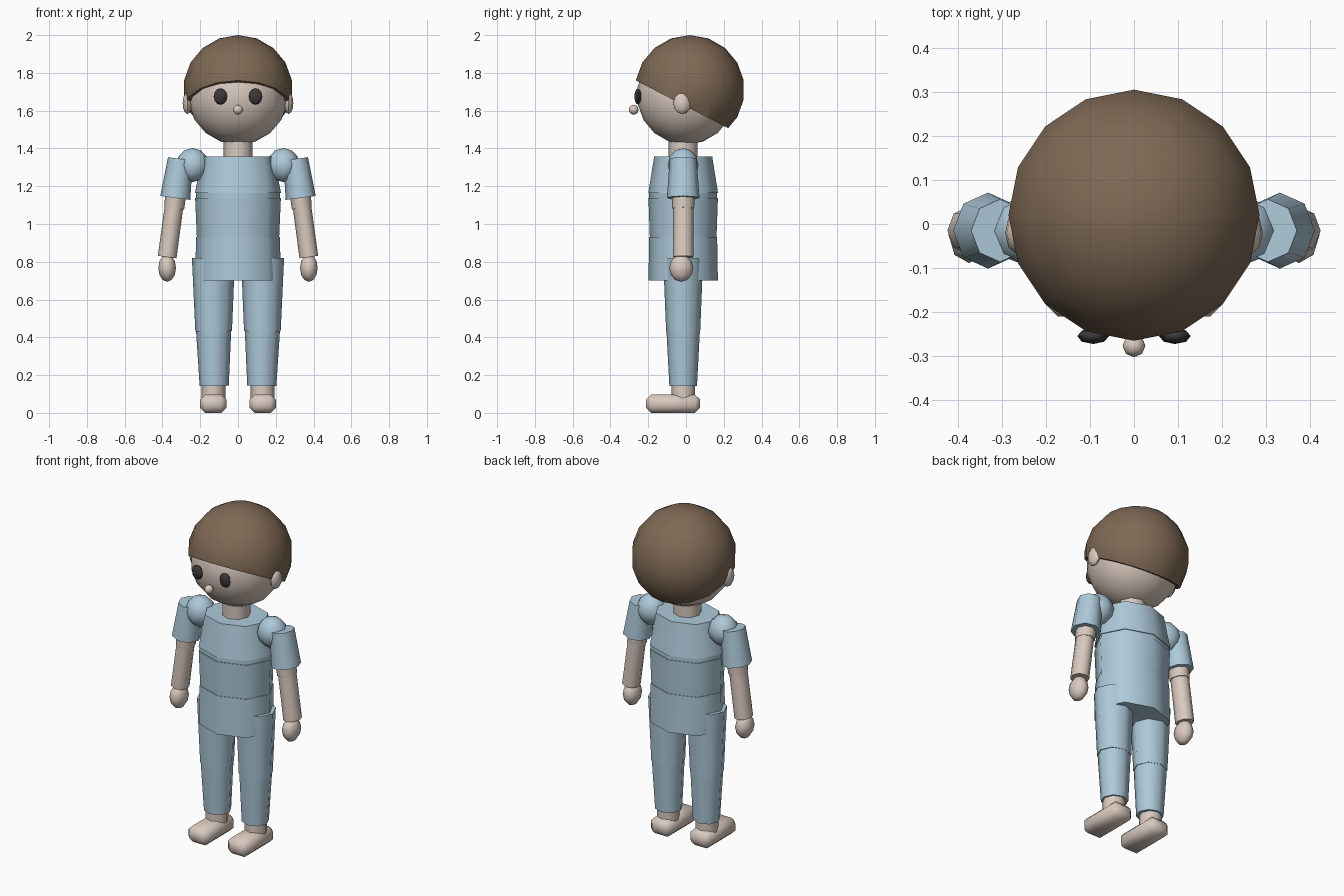
import bpy, bmesh, math
from mathutils import Vector, Matrix

if "Cube" in bpy.data.objects:
    bpy.data.objects.remove(bpy.data.objects["Cube"])

MID = -0.015  # depth of the body axis


def material(name, rgb):
    m = bpy.data.materials.new(name)
    m.use_nodes = True
    m.diffuse_color = (*rgb, 1)
    m.node_tree.nodes["Principled BSDF"].inputs["Base Color"].default_value = (*rgb, 1)
    m.node_tree.nodes["Principled BSDF"].inputs["Roughness"].default_value = 0.8
    return m


skin = material("warm skin", (0.70, 0.59, 0.52))
cloth = material("pale blue cloth", (0.42, 0.59, 0.70))
brown = material("brown hair", (0.21, 0.14, 0.09))
dark = material("dark eye", (0.045, 0.04, 0.038))


def finish(bm, name, mat):
    """Turn a bmesh into a smooth object that keeps its rims sharp."""
    bmesh.ops.recalc_face_normals(bm, faces=bm.faces)
    mesh = bpy.data.meshes.new(name)
    bm.to_mesh(mesh)
    bm.free()
    mesh.materials.append(mat)
    for p in mesh.polygons:
        p.use_smooth = True
    mesh.set_sharp_from_angle(angle=math.radians(60))
    obj = bpy.data.objects.new(name, mesh)
    bpy.context.collection.objects.link(obj)
    return obj


def ball(name, centre, radii, mat, segments=8, rings=6, cut=None):
    """Ellipsoid, optionally trimmed by a plane (point, normal)."""
    bm = bmesh.new()
    bmesh.ops.create_uvsphere(bm, u_segments=segments, v_segments=rings, radius=1)
    bmesh.ops.scale(bm, vec=radii, verts=bm.verts)
    bmesh.ops.translate(bm, vec=centre, verts=bm.verts)
    if cut:
        bmesh.ops.bisect_plane(bm, geom=bm.verts[:] + bm.edges[:] + bm.faces[:],
                               plane_co=cut[0], plane_no=cut[1], clear_inner=True)
        bmesh.ops.holes_fill(bm, edges=[e for e in bm.edges if e.is_boundary])
    return finish(bm, name, mat)


def tube(name, start, end, r_start, r_end, mat, depth=1.0, sides=8):
    """Tapered tube between two points; depth scales it along y."""
    start, end = Vector(start), Vector(end)
    axis = end - start
    bm = bmesh.new()
    bmesh.ops.create_cone(bm, cap_ends=True, segments=sides, radius1=r_start,
                          radius2=r_end, depth=axis.length)
    tilt = math.atan2(axis.x, axis.z)
    place = (Matrix.Translation((start + end) / 2) @ Matrix.Rotation(tilt, 4, "Y")
             @ Matrix.Diagonal((1, depth, 1, 1)))
    bmesh.ops.transform(bm, matrix=place, verts=bm.verts)
    return finish(bm, name, mat)


def foot(name, x):
    """Chamfered block."""
    bm = bmesh.new()
    bmesh.ops.create_cube(bm, size=1)
    bmesh.ops.scale(bm, vec=(0.138, 0.286, 0.097), verts=bm.verts)
    bmesh.ops.translate(bm, vec=(x, -0.068, 0.0485), verts=bm.verts)
    bmesh.ops.bevel(bm, geom=bm.edges[:], offset=0.027, segments=1, affect="EDGES")
    return finish(bm, name, skin)


# Head, hair cap, nose and neck
ball("head", (0, 0, 1.682), (0.265, 0.26, 0.262), skin, 16, 9)
ball("hair", (0, 0.02, 1.71), (0.29, 0.29, 0.29), brown, 16, 9,
     cut=((0, -0.26, 1.757), (0, 0.46, 0.89)))
ball("nose", (0, -0.277, 1.605), (0.026, 0.026, 0.026), skin)
tube("neck", (0, MID, 1.33), (0, MID, 1.47), 0.077, 0.077, skin)

# Torso sections from the top down: name, top z, bottom z, top and bottom half width
for name, top, bottom, r_top, r_bottom in (
        ("chest", 1.357, 1.163, 0.19, 0.228),
        ("chest_seam", 1.163, 1.137, 0.222, 0.222),
        ("waist", 1.137, 0.93, 0.227, 0.218),
        ("hips", 0.93, 0.70, 0.222, 0.227)):
    tube(name, (0, MID, bottom), (0, MID, top), r_bottom, r_top, cloth, depth=0.81)

# Paired parts
for side, s in (("left", 1), ("right", -1)):
    ball(side + "_eye", (0.093 * s, -0.255, 1.675), (0.036, 0.018, 0.043), dark)
    ball(side + "_ear", (0.268 * s, -0.02, 1.64), (0.025, 0.047, 0.058), skin)

    # Arm
    ball(side + "_shoulder", (0.24 * s, MID, 1.312), (0.087, 0.082, 0.09), cloth)
    tube(side + "_sleeve", (0.305 * s, MID, 1.345), (0.332 * s, MID, 1.138),
         0.066, 0.08, cloth, depth=1.08)
    tube(side + "_upper_arm", (0.325 * s, MID, 1.2), (0.338 * s, MID, 1.083),
         0.057, 0.053, skin, depth=1.1)
    tube(side + "_forearm", (0.337 * s, MID, 1.105), (0.375 * s, MID, 0.825),
         0.049, 0.05, skin, depth=1.1)
    ball(side + "_hand", (0.375 * s, -0.025, 0.767), (0.047, 0.064, 0.073), skin)

    # Leg
    tube(side + "_thigh", (0.13 * s, MID, 0.82), (0.129 * s, MID, 0.432),
         0.114, 0.097, cloth, depth=0.93)
    tube(side + "_shin", (0.129 * s, MID, 0.432), (0.126 * s, MID, 0.143),
         0.093, 0.077, cloth, depth=0.95)
    tube(side + "_ankle", (0.13 * s, MID, 0.16), (0.13 * s, MID, 0.07),
         0.063, 0.063, skin)
    foot(side + "_foot", 0.131 * s)
